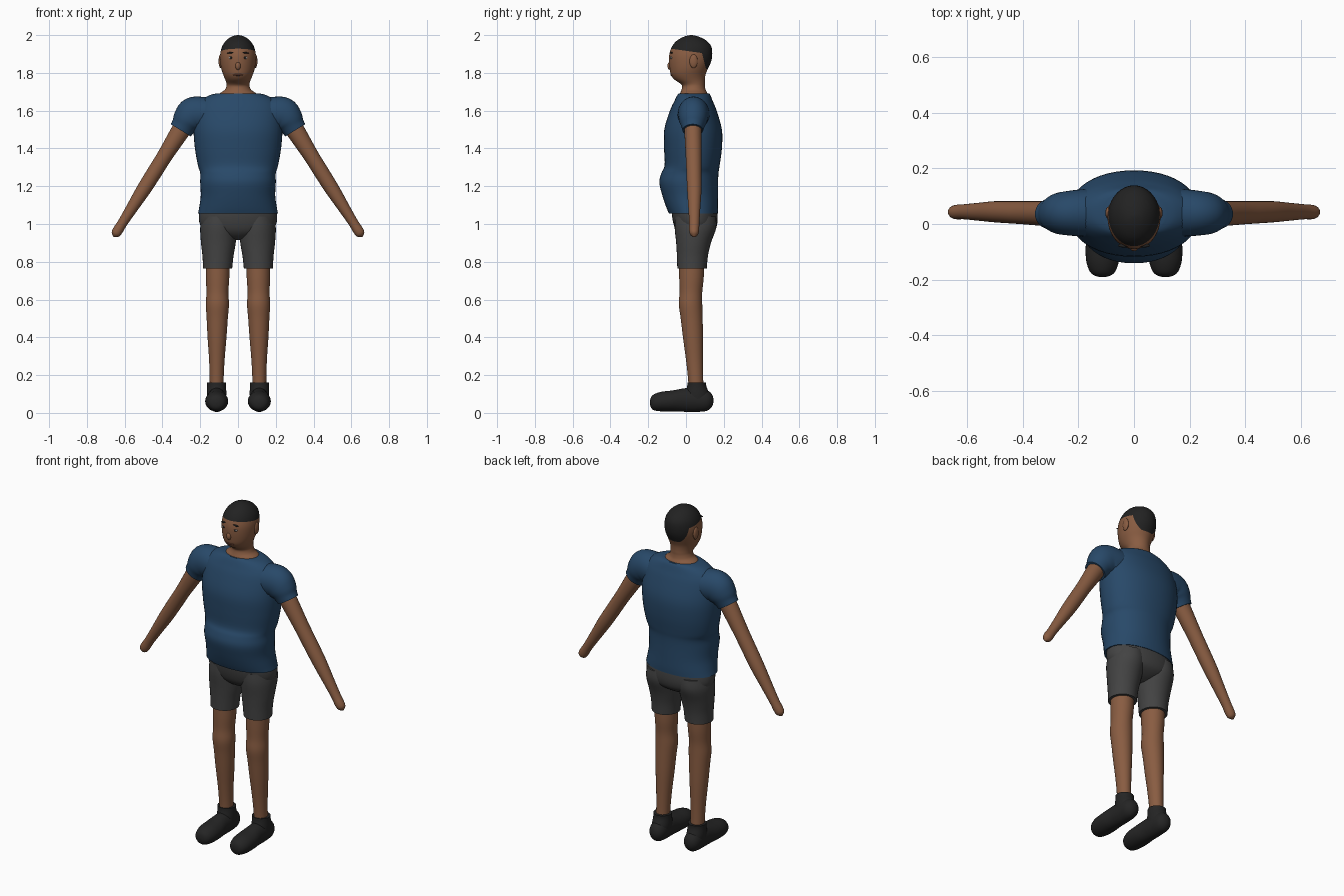
import bpy, bmesh, math
from mathutils import Vector

X, Y, Z = Vector((1, 0, 0)), Vector((0, 1, 0)), Vector((0, 0, 1))


def material(name, rgb):
    m = bpy.data.materials.new(name)
    m.diffuse_color = (*rgb, 1)
    return m


SKIN = material("brown skin", (0.25, 0.108, 0.054))
SHIRT = material("navy blue", (0.021, 0.066, 0.14))
SHORTS = material("charcoal", (0.056, 0.056, 0.056))
SHOE = material("shoe black", (0.018, 0.018, 0.018))
HAIR = material("hair black", (0.016, 0.016, 0.016))
EYE = material("eye grey", (0.33, 0.31, 0.30))
LIPS = material("lip brown", (0.19, 0.07, 0.045))


def smooth_points(keys, steps):
    """Catmull-Rom interpolation through rows of numbers."""
    rows = [Vector(k) for k in keys]
    out = []
    for i in range(len(rows) - 1):
        a, b = rows[max(i - 1, 0)], rows[i]
        c, d = rows[i + 1], rows[min(i + 2, len(rows) - 1)]
        for j in range(steps):
            t = j / steps
            out.append(0.5 * (2 * b + (c - a) * t + (2 * a - 5 * b + 4 * c - d) * t * t
                              + (3 * b - a - 3 * c + d) * t ** 3))
    return out + [rows[-1]]


def loft(name, keys, mat, axes=None, n=32, steps=4, power=2.0):
    """Skin rings (x, y, z, radius a, radius b); without axes the rings follow the path."""
    rows = smooth_points(keys, steps)
    bm = bmesh.new()
    rings = []
    for i, r in enumerate(rows):
        centre = Vector(r[:3])
        if axes:
            u, v = axes
        else:
            t = Vector(rows[min(i + 1, len(rows) - 1)][:3]) - Vector(rows[max(i - 1, 0)][:3])
            u, v = Y.cross(t).normalized(), Y
        ring = []
        for k in range(n):
            c, s = math.cos(math.tau * k / n), math.sin(math.tau * k / n)
            c = math.copysign(abs(c) ** (2 / power), c)
            s = math.copysign(abs(s) ** (2 / power), s)
            ring.append(bm.verts.new(centre + u * c * max(r[3], 0.001) + v * s * max(r[4], 0.001)))
        rings.append(ring)
    for p, q in zip(rings, rings[1:]):
        for k in range(n):
            bm.faces.new((p[k], p[(k + 1) % n], q[(k + 1) % n], q[k]))
    bm.faces.new(rings[0])
    bm.faces.new(rings[-1])
    bmesh.ops.recalc_face_normals(bm, faces=bm.faces)
    me = bpy.data.meshes.new(name)
    bm.to_mesh(me)
    bm.free()
    ob = bpy.data.objects.new(name, me)
    bpy.context.collection.objects.link(ob)
    me.materials.append(mat)
    return ob


def profile(rows):
    """Rows (z, half width, front y, back y) to centred rings."""
    return [(0, (f + b) / 2, z, w, (b - f) / 2) for z, w, f, b in rows]


def ball(name, loc, size, mat, tilt=0):
    bpy.ops.mesh.primitive_uv_sphere_add(segments=20, ring_count=12, location=loc, rotation=(0, tilt, 0))
    ob = bpy.context.object
    ob.name = name
    ob.scale = size
    ob.data.materials.append(mat)
    return ob


# Shirt body
loft("shirt", profile([
    (1.055, 0.212, -0.09, 0.168), (1.09, 0.205, -0.105, 0.17), (1.15, 0.197, -0.125, 0.17),
    (1.22, 0.20, -0.141, 0.17), (1.27, 0.20, -0.13, 0.172), (1.31, 0.212, -0.113, 0.178),
    (1.40, 0.228, -0.116, 0.19), (1.50, 0.235, -0.115, 0.19), (1.60, 0.226, -0.085, 0.162),
    (1.65, 0.20, -0.062, 0.142), (1.68, 0.155, -0.047, 0.13), (1.692, 0.112, -0.038, 0.122)]),
    SHIRT, (X, Y), n=48, power=2.15)

# Shorts, hip part
loft("shorts_hips", profile([
    (1.09, 0.195, -0.075, 0.16), (1.05, 0.206, -0.075, 0.166), (1.0, 0.202, -0.066, 0.165),
    (0.96, 0.17, -0.05, 0.15), (0.93, 0.09, -0.02, 0.11), (0.915, 0.03, 0.02, 0.07)]),
    SHORTS, (X, Y), n=48, power=2.1)

# Head and neck, with hair areas cut in
head = loft("head", profile([
    (1.68, 0.105, -0.033, 0.117), (1.695, 0.092, -0.03, 0.112), (1.71, 0.07, -0.024, 0.104),
    (1.73, 0.061, -0.02, 0.10), (1.745, 0.061, -0.032, 0.10), (1.765, 0.068, -0.062, 0.10),
    (1.79, 0.078, -0.08, 0.103), (1.82, 0.088, -0.086, 0.115), (1.86, 0.094, -0.09, 0.133),
    (1.90, 0.094, -0.088, 0.139), (1.94, 0.084, -0.074, 0.134), (1.97, 0.064, -0.049, 0.109),
    (1.99, 0.038, -0.015, 0.072), (1.998, 0.015, 0.011, 0.043), (2.0, 0.002, 0.025, 0.03)]),
    SKIN, (X, Y), n=48, steps=3)
head.data.materials.append(HAIR)
hairline = (Vector((0, 0.085, 1.905)), Vector((0, 0.14, 1)).normalized())
sideline = (Vector((0, 0.085, 1.905)), Vector((0, 1, 0.25)).normalized())
nape = (Vector((0, 0.1, 1.822)), Vector((0, 0.25, 1)).normalized())
bm = bmesh.new()
bm.from_mesh(head.data)
for co, no in (hairline, sideline, nape):
    bmesh.ops.bisect_plane(bm, geom=bm.verts[:] + bm.edges[:] + bm.faces[:], plane_co=co, plane_no=no)
for f in bm.faces:
    top, back, low = [(f.calc_center_median() - co).dot(no) > 0 for co, no in (hairline, sideline, nape)]
    f.material_index = int(top or (back and low))
bm.to_mesh(head.data)
bm.free()

# Nose and mouth
ball("nose", (0, -0.085, 1.837), (0.014, 0.013, 0.021), SKIN)
ball("mouth", (0, -0.074, 1.79), (0.026, 0.009, 0.006), LIPS)

for s, side in ((-1, "right"), (1, "left")):
    # Face details
    ball(side + "_eye", (s * 0.036, -0.077, 1.880), (0.014, 0.0065, 0.007), EYE)
    ball(side + "_iris", (s * 0.036, -0.081, 1.880), (0.006, 0.004, 0.006), HAIR)
    ball(side + "_brow", (s * 0.037, -0.077, 1.907), (0.021, 0.007, 0.004), HAIR, s * 0.12)
    ball(side + "_ear", (s * 0.092, 0.04, 1.862), (0.011, 0.022, 0.036), SKIN)

    # Sleeve
    loft(side + "_sleeve", [
        (s * 0.10, 0.04, 1.575, 0.085, 0.085), (s * 0.18, 0.04, 1.583, 0.089, 0.085),
        (s * 0.235, 0.039, 1.577, 0.095, 0.08), (s * 0.268, 0.038, 1.549, 0.081, 0.074),
        (s * 0.288, 0.037, 1.52, 0.066, 0.062), (s * 0.303, 0.036, 1.496, 0.062, 0.054)], SHIRT)

    # Arm, from the shoulder to the rounded hand
    loft(side + "_arm", [
        (s * 0.26, 0.037, 1.56, 0.05, 0.048), (s * 0.30, 0.037, 1.50, 0.05, 0.046),
        (s * 0.385, 0.04, 1.365, 0.041, 0.042), (s * 0.44, 0.042, 1.277, 0.040, 0.040),
        (s * 0.50, 0.044, 1.182, 0.038, 0.038), (s * 0.56, 0.044, 1.087, 0.031, 0.032),
        (s * 0.61, 0.044, 1.008, 0.026, 0.027), (s * 0.637, 0.043, 0.965, 0.027, 0.026),
        (s * 0.65, 0.043, 0.945, 0.022, 0.02), (s * 0.658, 0.043, 0.932, 0.003, 0.003)], SKIN, n=24)

    # Shorts leg
    loft(side + "_shorts_leg", [
        (s * 0.10, 0.05, 1.04, 0.09, 0.108), (s * 0.103, 0.05, 0.98, 0.097, 0.110),
        (s * 0.104, 0.04, 0.90, 0.092, 0.092), (s * 0.106, 0.034, 0.83, 0.082, 0.082),
        (s * 0.108, 0.032, 0.765, 0.077, 0.078)], SHORTS, (X, Y))

    # Bare leg
    loft(side + "_leg", [
        (s * 0.108, 0.03, 0.82, 0.062, 0.066), (s * 0.108, 0.029, 0.72, 0.062, 0.065),
        (s * 0.109, 0.026, 0.64, 0.058, 0.060), (s * 0.109, 0.024, 0.575, 0.061, 0.062),
        (s * 0.110, 0.030, 0.50, 0.056, 0.058), (s * 0.111, 0.037, 0.40, 0.050, 0.053),
        (s * 0.112, 0.045, 0.28, 0.041, 0.045), (s * 0.113, 0.051, 0.18, 0.037, 0.040),
        (s * 0.113, 0.055, 0.10, 0.036, 0.040)], SKIN, (X, Y))

    # Shoe: ankle collar and rounded foot
    loft(side + "_shoe_collar", [
        (s * 0.113, 0.057, 0.162, 0.050, 0.049), (s * 0.113, 0.057, 0.14, 0.050, 0.051),
        (s * 0.113, 0.060, 0.10, 0.051, 0.064), (s * 0.113, 0.06, 0.06, 0.048, 0.07)], SHOE, (X, Y))
    loft(side + "_shoe", [
        (s * 0.113, 0.146, 0.066, 0.004, 0.004), (s * 0.113, 0.138, 0.066, 0.027, 0.032),
        (s * 0.113, 0.11, 0.066, 0.046, 0.055), (s * 0.113, 0.05, 0.069, 0.050, 0.064),
        (s * 0.113, -0.01, 0.068, 0.052, 0.062), (s * 0.113, -0.07, 0.063, 0.060, 0.056),
        (s * 0.113, -0.13, 0.060, 0.059, 0.052), (s * 0.113, -0.17, 0.056, 0.046, 0.042),
        (s * 0.113, -0.186, 0.055, 0.027, 0.026), (s * 0.113, -0.191, 0.055, 0.004, 0.004)],
        SHOE, (X, Z))

# Smooth shading that keeps hems sharp
for ob in bpy.context.scene.objects:
    ob.select_set(True)
    bpy.context.view_layer.objects.active = ob
bpy.ops.object.shade_smooth_by_angle(angle=math.radians(45))
